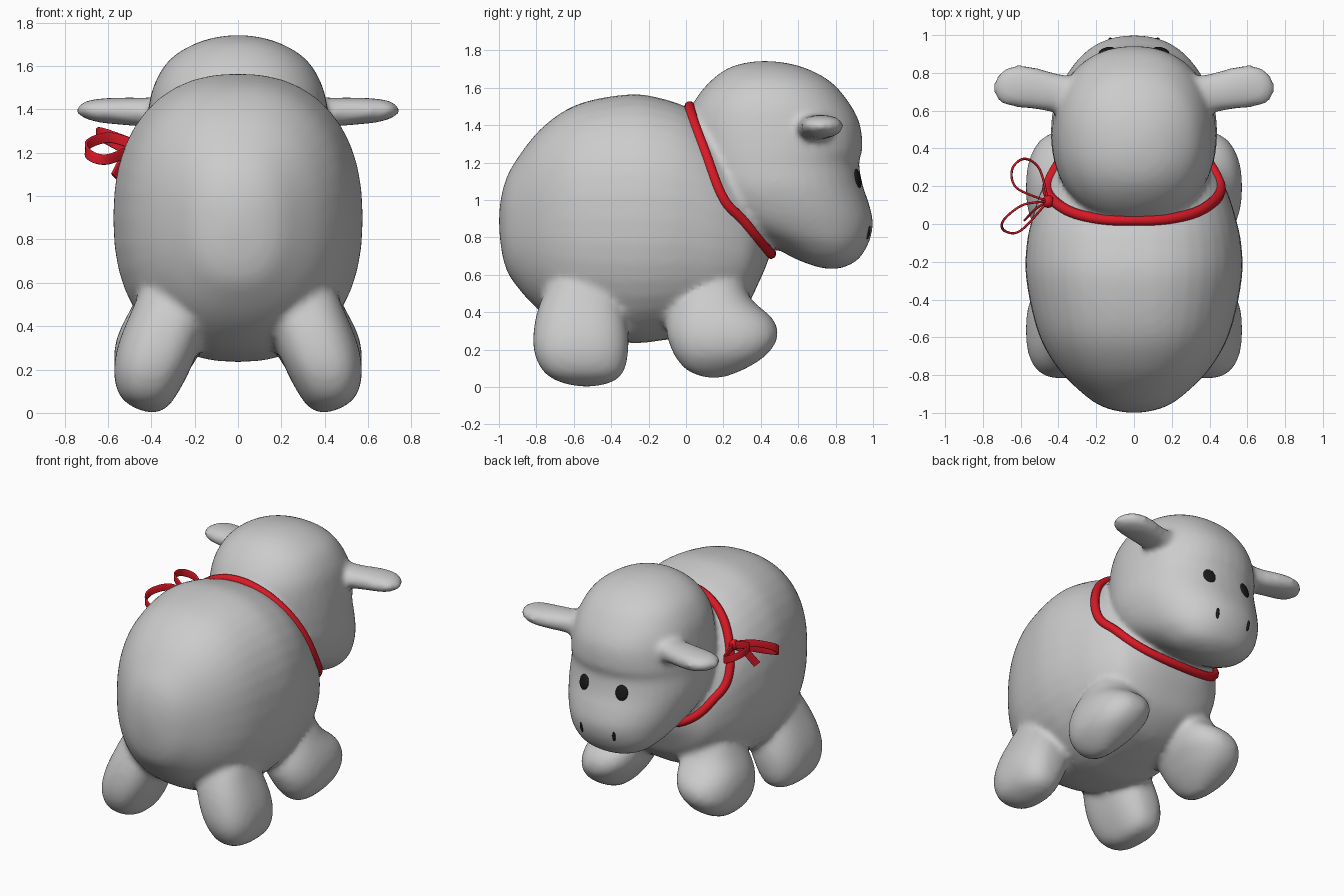
import bpy, bmesh, math
from mathutils import Vector
from mathutils.bvhtree import BVHTree

if "Cube" in bpy.data.objects:
    bpy.data.objects.remove(bpy.data.objects["Cube"])


def spline(pts, steps):
    """Catmull-Rom through pts; first and last entries are only guides."""
    out = []
    for i in range(1, len(pts) - 2):
        p0, p1, p2, p3 = pts[i - 1:i + 3]
        for k in range(steps):
            t = k / steps
            out.append([0.5 * (2 * b + (c - a) * t + (2 * a - 5 * b + 4 * c - d) * t * t
                               + (3 * b - a - 3 * c + d) * t ** 3)
                        for a, b, c, d in zip(p0, p1, p2, p3)])
    out.append(list(pts[-2]))
    return out


def loft(bm, axis, secs, mirror=False, power=2.2, n=40):
    """Closed rounded form from sections (t, u0, u1, v0, v1) along an axis."""
    flip = lambda s: (s[0], s[2], s[1], s[4], s[3])
    rows = spline([flip(secs[1])] + secs + [flip(secs[-2])], 5)
    u, v = [i for i in range(3) if i != axis]
    for side in ((1, -1) if mirror else (1,)):
        rings = []
        for j, (t, u0, u1, v0, v1) in enumerate(rows):
            ring = []
            pole = j in (0, len(rows) - 1)
            for k in range(1 if pole else n):
                a = 2 * math.pi * k / n
                c, s = math.cos(a), math.sin(a)
                co = [0, 0, 0]
                co[axis] = t
                co[u] = (u0 + u1) / 2 + (u1 - u0) / 2 * math.copysign(abs(c) ** (2 / power), c)
                co[v] = (v0 + v1) / 2 + (v1 - v0) / 2 * math.copysign(abs(s) ** (2 / power), s)
                co[0] *= side
                ring.append(bm.verts.new(co))
            rings.append(ring)
        for a, b in zip(rings, rings[1:]):
            for k in range(n):
                q = [a[k % len(a)], a[(k + 1) % len(a)], b[(k + 1) % len(b)], b[k % len(b)]]
                bm.faces.new(list(dict.fromkeys(q)))


def material(name, col):
    m = bpy.data.materials.new(name)
    m.diffuse_color = col
    m.use_nodes = True
    m.node_tree.nodes["Principled BSDF"].inputs["Base Color"].default_value = m.diffuse_color
    return m


red = material("red", (0.7, 0.01, 0.02, 1))
black = material("black", (0.01, 0.01, 0.01, 1))
bm = bmesh.new()

# Torso: y, half width, bottom, top
torso = [(-1, 0, .89, .89), (-.97, .16, .655, 1.09), (-.89, .28, .52, 1.24), (-.755, .41, .385, 1.40),
         (-.57, .51, .28, 1.515), (-.3, .57, .235, 1.565), (-.12, .57, .25, 1.54), (.03, .54, .275, 1.48),
         (.18, .49, .32, 1.34), (.32, .41, .43, 1.12), (.39, .32, .56, 1.0), (.44, .2, .68, .92), (.465, 0, .8, .8)]
loft(bm, 1, [(y, -w, w, a, b) for y, w, a, b in torso], power=2.3)

# Head: z, half width, back, front
head = [(.63, 0, .78, .78), (.67, .2, .62, .905), (.76, .31, .44, .972), (.87, .38, .18, 1.0),
        (.975, .42, .07, .98), (1.08, .44, .03, .945), (1.2, .435, .01, .925), (1.265, .432, .0, .942),
        (1.4, .415, .0, .932), (1.52, .385, .04, .872), (1.635, .31, .13, .77),
        (1.715, .17, .25, .61), (1.743, 0, .42, .42)]
loft(bm, 2, [(z, -w, w, a, b) for z, w, a, b in head])

# Hind legs, front legs: z, inner x, outer x, back y, front y
loft(bm, 2, [(0, .39, .39, -.53, -.53), (.025, .33, .48, -.67, -.4), (.08, .285, .545, -.76, -.335),
             (.18, .23, .572, -.81, -.31), (.3, .18, .557, -.815, -.31), (.45, .14, .50, -.78, -.34),
             (.6, .1, .42, -.7, -.4), (.7, .25, .25, -.55, -.55)], True, 2.5)
loft(bm, 2, [(.045, .4, .4, .15, .15), (.08, .33, .48, .02, .28), (.15, .26, .545, -.05, .405),
             (.22, .21, .57, -.085, .47), (.29, .17, .57, -.105, .492), (.37, .15, .55, -.1, .46),
             (.47, .13, .5, -.07, .35), (.6, .1, .42, 0, .28), (.7, .25, .25, .14, .14)], True, 2.3)

# Ears: x, back y, front y, bottom, top
loft(bm, 0, [(.22, .69, .69, 1.39, 1.39), (.3, .62, .77, 1.32, 1.455), (.42, .595, .8, 1.32, 1.455),
             (.55, .61, .835, 1.33, 1.455), (.64, .62, .838, 1.34, 1.45), (.71, .645, .8, 1.36, 1.435),
             (.75, .72, .72, 1.395, 1.395)], True)

# Fuse everything into one soft body
bmesh.ops.recalc_face_normals(bm, faces=bm.faces)
me = bpy.data.meshes.new("body")
bm.to_mesh(me)
bm.free()
body = bpy.data.objects.new("body", me)
bpy.context.collection.objects.link(body)
rm = body.modifiers.new("fuse", 'REMESH')
rm.mode = 'VOXEL'
rm.voxel_size = 0.02
rm.use_smooth_shade = True
sm = body.modifiers.new("soften", 'SMOOTH')
sm.factor = 0.5
sm.iterations = 8
bpy.context.view_layer.update()
tree = BVHTree.FromObject(body, bpy.context.evaluated_depsgraph_get())


def dot(name, x, z, size):
    """Flat oval bead lying on the face."""
    hit, nrm, _, _ = tree.ray_cast(Vector((x, 2, z)), Vector((0, -1, 0)))
    if hit is None:
        hit, nrm = Vector((x, .93, z)), Vector((0, 1, 0))
    bpy.ops.mesh.primitive_uv_sphere_add(segments=24, ring_count=12, location=hit)
    o = bpy.context.object
    o.name = name
    o.scale = size
    yaw = math.atan2(-nrm.x, nrm.y)
    pitch = math.asin(max(-1, min(1, nrm.z)))
    o.rotation_euler = (pitch, 0, yaw)
    bpy.ops.object.shade_smooth()
    o.data.materials.append(black)


# Eyes and nostrils
for s, side in ((1, "right"), (-1, "left")):
    dot("eye_" + side, s * .145, 1.115, (.042, .015, .052))
    dot("nostril_" + side, s * .125, .825, (.011, .01, .036))


def strip(name, pts, closed, depth, extrude=0):
    cu = bpy.data.curves.new(name, 'CURVE')
    cu.dimensions = '3D'
    cu.twist_mode = 'Z_UP' if extrude else 'MINIMUM'
    cu.bevel_depth = depth
    cu.bevel_resolution = 3
    cu.extrude = extrude
    cu.use_fill_caps = True
    sp = cu.splines.new('POLY')
    sp.points.add(len(pts) - 1)
    for p, co in zip(sp.points, pts):
        p.co = (*co, 1)
    sp.use_cyclic_u = closed
    sp.use_smooth = True
    cu.materials.append(red)
    o = bpy.data.objects.new(name, cu)
    bpy.context.collection.objects.link(o)
    return o


# Neck ribbon, projected onto the crease between head and body
half = [(0, .02, 1.5), (.16, .025, 1.47), (.3, .05, 1.39), (.42, .105, 1.24), (.46, .2, 1.0),
        (.4, .31, .885), (.22, .41, .77), (0, .445, .73)]
loop = half + [(-x, y, z) for x, y, z in half[-2:0:-1]]
path = spline([loop[-1]] + loop + loop[:2], 6)[:-1]
centre = Vector((0, .23, 1.12))
snapped = []
for p in path:
    p = Vector(p)
    d = (p - centre).normalized()
    hit = tree.ray_cast(p + d * .25, -d)[0]
    snapped.append(hit if hit is not None and (hit - p).length < .12 else p)
n = len(snapped)
for _ in range(2):
    snapped = [(snapped[i - 1] + snapped[i] * 2 + snapped[(i + 1) % n]) / 4 for i in range(n)]
strip("neck_ribbon", snapped, True, .029)

# Bow: two loops, a tail and a knot
knot = (-.455, .12, 1.23)
for name, pts in (
        ("bow_loop_front", [(-.62, .19, 1.29), (-.645, .29, 1.285), (-.58, .345, 1.25), (-.5, .29, 1.21)]),
        ("bow_loop_back", [(-.59, .10, 1.27), (-.69, .02, 1.24), (-.685, -.035, 1.19), (-.6, -.035, 1.17)])):
    ring = [knot, knot] + pts + [knot, knot]
    strip(name, spline(ring, 8), False, .006, .018)
strip("bow_tail", spline([knot, knot, (-.52, .08, 1.18), (-.57, .03, 1.09), (-.57, .03, 1.09)], 6), False, .006, .018)
bpy.ops.mesh.primitive_uv_sphere_add(segments=20, ring_count=10, location=knot)
o = bpy.context.object
o.name = "bow_knot"
o.scale = (.03, .035, .035)
bpy.ops.object.shade_smooth()
o.data.materials.append(red)
